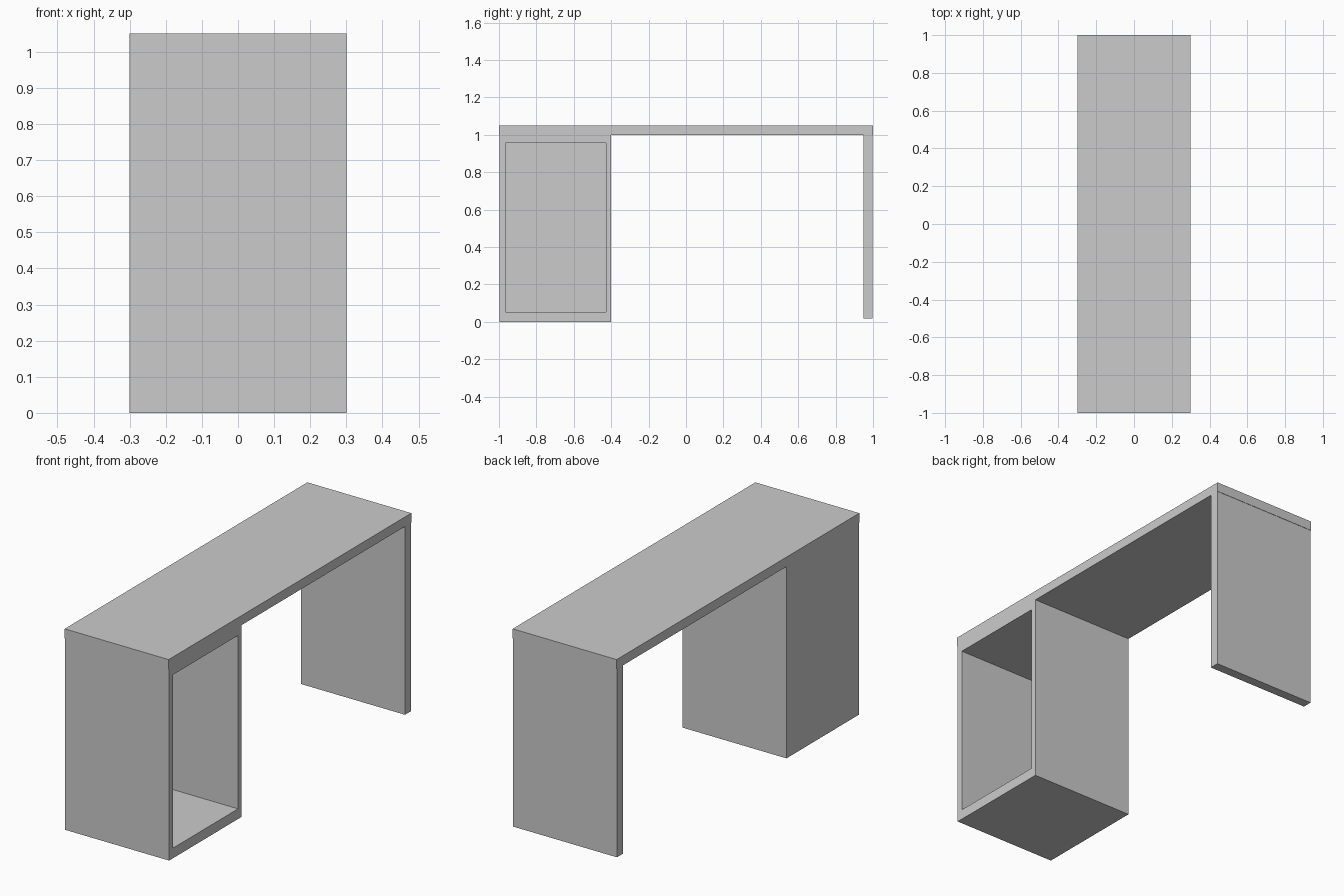
import bpy, bmesh
from mathutils import Vector

if "Cube" in bpy.data.objects:
    bpy.data.objects.remove(bpy.data.objects["Cube"])


def box(name, lo, hi):
    """Axis-aligned box between two corners."""
    lo, hi = Vector(lo), Vector(hi)
    bm = bmesh.new()
    bmesh.ops.create_cube(bm, size=1)
    bmesh.ops.scale(bm, vec=hi - lo, verts=bm.verts)
    bmesh.ops.translate(bm, vec=(lo + hi) / 2, verts=bm.verts)
    mesh = bpy.data.meshes.new(name)
    bm.to_mesh(mesh)
    bm.free()
    obj = bpy.data.objects.new(name, mesh)
    bpy.context.collection.objects.link(obj)
    return obj


def hollow(obj, lo, hi, depth):
    """Recess the +x face, with the opening spanning lo..hi in (y, z)."""
    bm = bmesh.new()
    bm.from_mesh(obj.data)
    face = max(bm.faces, key=lambda f: f.calc_center_median().x)
    mid = face.calc_center_median()
    bmesh.ops.inset_region(bm, faces=[face], thickness=0.03)
    for v in face.verts:
        v.co.y = lo[0] if v.co.y < mid.y else hi[0]
        v.co.z = lo[1] if v.co.z < mid.z else hi[1]
    new = bmesh.ops.extrude_discrete_faces(bm, faces=[face])["faces"][0]
    bmesh.ops.translate(bm, vec=(-depth, 0, 0), verts=new.verts)
    bmesh.ops.recalc_face_normals(bm, faces=bm.faces)
    bm.to_mesh(obj.data)
    bm.free()


# Desk top
box("desk_top", (-0.3, -1.0, 1.0), (0.3, 1.0, 1.05))

# Panel leg at the far end, stopping just above the floor
box("panel_leg", (-0.3, 0.948, 0.018), (0.3, 0.998, 1.0))

# Cabinet with an open compartment facing +x
cabinet = box("cabinet", (-0.3, -0.996, 0.0), (0.3, -0.4, 1.0))
hollow(cabinet, (-0.965, 0.053), (-0.428, 0.957), 0.57)
